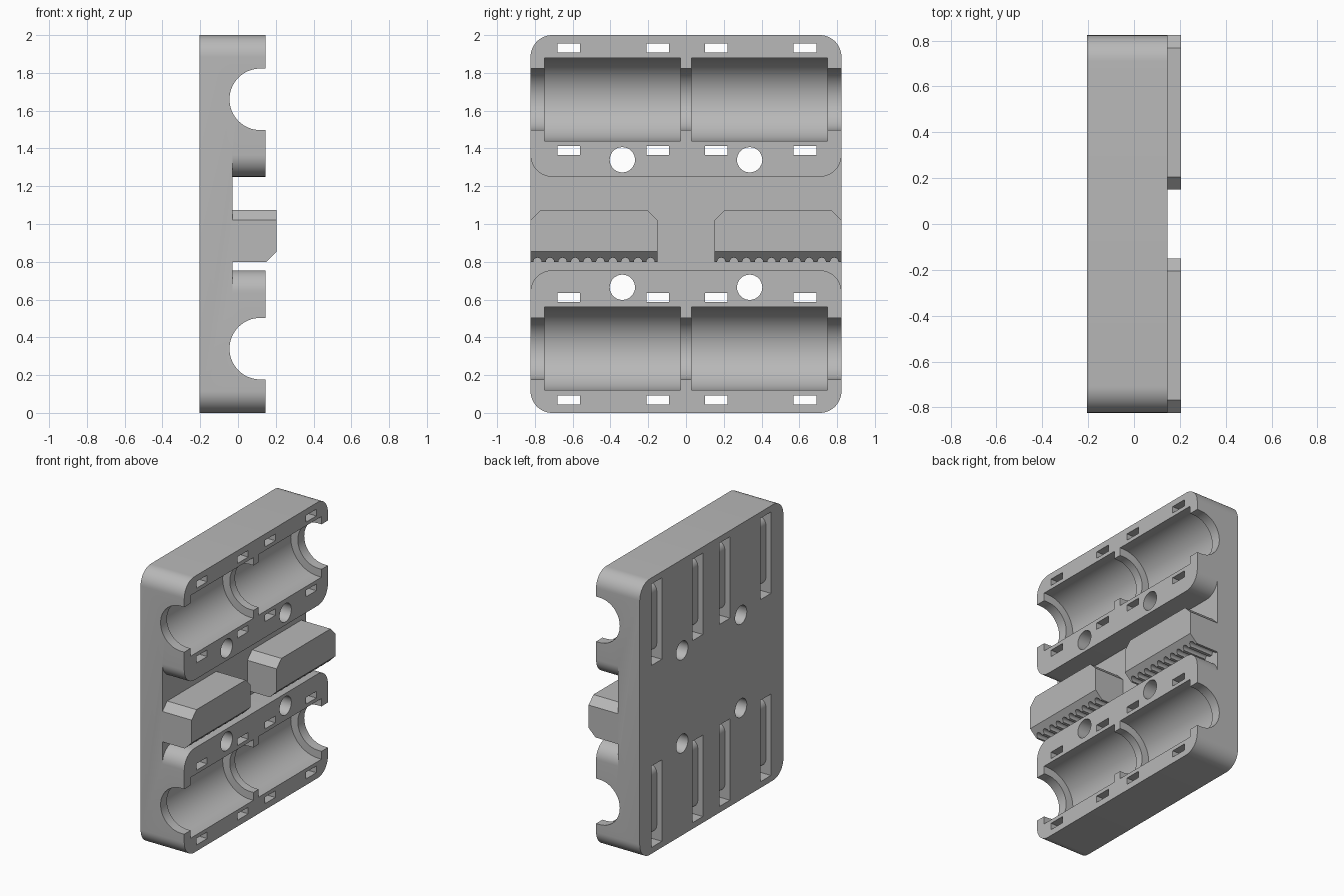
import bpy, bmesh, math
from mathutils import Vector

cube = bpy.data.objects.get("Cube")
if cube:
    bpy.data.objects.remove(cube, do_unlink=True)

BACK, FLOOR, FRONT = -0.205, -0.03, 0.145   # depth levels along x
HALF = 0.823                                # half width along y
R = 0.115                                   # outer corner radius
BORE_X = 0.118                              # axis depth of the bearing bores
ROWS = (0.34, 1.66)                         # heights of the bearing axes

grey = bpy.data.materials.new("light grey plastic")
grey.use_nodes = True
grey.diffuse_color = (0.48, 0.48, 0.48, 1)
grey.node_tree.nodes["Principled BSDF"].inputs["Base Color"].default_value = (0.48, 0.48, 0.48, 1)


def arc(cu, cv, r, a0, a1, n=12):
    """Points on an arc, angles in degrees."""
    angles = [math.radians(a0 + (a1 - a0) * i / n) for i in range(n + 1)]
    return [(cu + r * math.cos(a), cv + r * math.sin(a)) for a in angles]


def rounded(u0, u1, v0, v1, r):
    return (arc(u1 - r, v0 + r, r, -90, 0) + arc(u1 - r, v1 - r, r, 0, 90)
            + arc(u0 + r, v1 - r, r, 90, 180) + arc(u0 + r, v0 + r, r, 180, 270))


def prism(name, profile, lo, hi, axis="x"):
    """Extrude a (y, z) profile along x, or an (x, z) profile along y."""
    bm = bmesh.new()
    place = (lambda p: (lo, p[0], p[1])) if axis == "x" else (lambda p: (p[0], lo, p[1]))
    face = bm.faces.new([bm.verts.new(place(p)) for p in profile])
    moved = bmesh.ops.extrude_face_region(bm, geom=[face])["geom"]
    step = Vector((hi - lo, 0, 0)) if axis == "x" else Vector((0, hi - lo, 0))
    bmesh.ops.translate(bm, vec=step, verts=[g for g in moved if isinstance(g, bmesh.types.BMVert)])
    bmesh.ops.recalc_face_normals(bm, faces=bm.faces)
    mesh = bpy.data.meshes.new(name)
    bm.to_mesh(mesh)
    bm.free()
    mesh.materials.append(grey)
    obj = bpy.data.objects.new(name, mesh)
    bpy.context.collection.objects.link(obj)
    return obj


def rect(u0, u1, v0, v1):
    return [(u0, v0), (u1, v0), (u1, v1), (u0, v1)]


def cut(target, cutter):
    """Subtract the cutter, bake the result and remove the cutter."""
    cutter.hide_render = True
    mod = target.modifiers.new("cut", "BOOLEAN")
    mod.operation, mod.solver, mod.object = "DIFFERENCE", "EXACT", cutter
    graph = bpy.context.evaluated_depsgraph_get()
    graph.update()
    baked = bpy.data.meshes.new_from_object(target.evaluated_get(graph))
    target.modifiers.clear()
    target.data = baked
    bpy.data.objects.remove(cutter, do_unlink=True)


# Carriage body, with the central belt channel and its flared ends
body = prism("carriage_body", rounded(-HALF, HALF, 0, 2, R), BACK, FRONT)
low, high = 0.755, 1.25
channel = ([(-1, low - R)] + arc(-HALF + R, low - R, R, 180, 90)
           + arc(HALF - R, low - R, R, 90, 0) + [(1, low - R), (1, high + R)]
           + arc(HALF - R, high + R, R, 0, -90)
           + arc(-HALF + R, high + R, R, 270, 180) + [(-1, high + R)])
cut(body, prism("channel_cutter", channel, FLOOR, 0.5))


def bore(r, z):
    """Half-round trough profile, open to the front."""
    return arc(BORE_X, z, r, 90, 270, 32) + [(0.5, z - r), (0.5, z + r)]


for z in ROWS:
    # Rod groove across the whole width, and two wider bearing pockets
    cut(body, prism("rod_cutter", bore(0.163, z), -1, 1, "y"))
    for y0, y1 in ((-0.75, -0.03), (0.03, 0.75)):
        cut(body, prism("bearing_cutter", bore(0.22, z), y0, y1, "y"))
    # Cable tie loops: two through slots joined by a shallow rear channel
    for y in (-0.62, -0.15, 0.16, 0.63):
        o, i, d, c = 0.295, 0.247, BACK + 0.04, 0.06
        tie = ([(-0.5, z - o), (0.5, z - o), (0.5, z - i)]
               + arc(d + c, z - i + c, c, 270, 180, 8)
               + arc(d + c, z + i - c, c, 180, 90, 8)
               + [(0.5, z + i), (0.5, z + o), (-0.5, z + o)])
        cut(body, prism("tie_cutter", tie, y - 0.06, y + 0.06, "y"))

# Screw holes
for y in (-0.337, 0.337):
    for z in (0.665, 1.34):
        cut(body, prism("screw_cutter", arc(y, z, 0.067, 0, 348.75, 31), -0.5, 0.5))

# Toothed belt clamps
parts = [body]
PITCH, GROOVE = 0.0665, 0.022
for name, y0, y1 in (("front_belt_clamp", -HALF, -0.15), ("rear_belt_clamp", 0.15, HALF)):
    bottom, top, ch = 0.8, 1.075, 0.055
    profile = [(y0, bottom)]
    for k in range(10):
        profile += arc(y0 + PITCH * (k + 0.55), bottom, GROOVE, 180, 0, 8)
    profile += [(y1, bottom), (y1, top - ch), (y1 - ch, top), (y0 + ch, top), (y0, top - ch)]
    clamp = prism(name, profile, FLOOR, 0.205)
    # Sloped lead-in along the lower front edge
    bm = bmesh.new()
    bm.from_mesh(clamp.data)
    res = bmesh.ops.bisect_plane(bm, geom=bm.verts[:] + bm.edges[:] + bm.faces[:],
                                 plane_co=(0.205, 0, 0.855), plane_no=(1, 0, -1),
                                 clear_outer=True)
    rim = [g for g in res["geom_cut"] if isinstance(g, bmesh.types.BMEdge)]
    bmesh.ops.edgeloop_fill(bm, edges=rim)
    bmesh.ops.recalc_face_normals(bm, faces=bm.faces)
    bm.to_mesh(clamp.data)
    bm.free()
    parts.append(clamp)

# Smooth the curved walls, keep the edges crisp
bpy.ops.object.select_all(action="DESELECT")
for obj in parts:
    obj.select_set(True)
bpy.context.view_layer.objects.active = body
bpy.ops.object.shade_smooth_by_angle(angle=math.radians(30))
